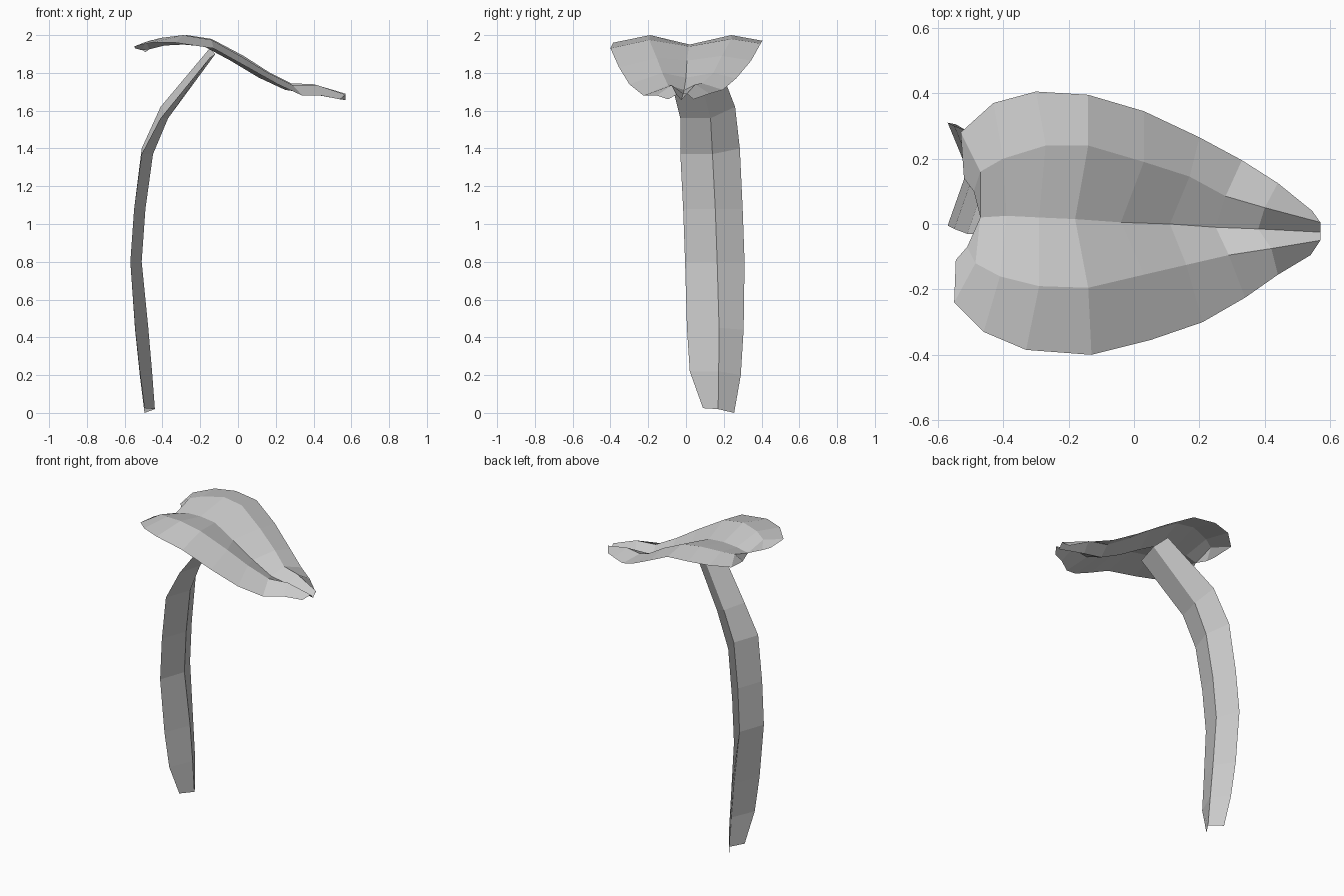
import bpy


def loft(name, rails, extra_verts=(), extra_faces=()):
    """Flat-shaded sheet spanned between neighbouring rails of equal length."""
    n = len(rails[0])
    verts = [p for rail in rails for p in rail] + list(extra_verts)
    faces = [(j * n + i, j * n + i + 1, (j + 1) * n + i + 1, (j + 1) * n + i)
             for j in range(len(rails) - 1) for i in range(n - 1)]
    mesh = bpy.data.meshes.new(name)
    mesh.from_pydata(verts, [], faces + list(extra_faces))
    mesh.update()
    obj = bpy.data.objects.new(name, mesh)
    bpy.context.collection.objects.link(obj)
    return obj


def rail(xs, ys, zs):
    return list(zip(xs, ys, zs))


# Leaf blade: outer edge, ridge, central valley, ridge, outer edge
edge_front = rail((-.55, -.46, -.33, -.13, .05, .21, .34, .44, .54),
                  (-.24, -.33, -.385, -.40, -.355, -.30, -.225, -.155, -.095),
                  (1.94, 1.96, 1.96, 1.93, 1.83, 1.74, 1.68, 1.68, 1.66))
ridge_front = rail((-.485, -.41, -.29, -.14, .03, .16, .29, .42, .57),
                   (-.12, -.16, -.19, -.195, -.155, -.125, -.095, -.075, -.05),
                   (1.965, 1.985, 2.0, 1.975, 1.88, 1.80, 1.735, 1.735, 1.685))
valley = rail((-.47, -.39, -.29, -.18, -.04, .11, .25, .38, .57),
              (.02, .025, .02, .015, .005, 0, -.01, -.015, -.025),
              (1.925, 1.945, 1.95, 1.94, 1.865, 1.775, 1.71, 1.69, 1.655))
ridge_back = rail((-.47, -.40, -.27, -.14, .03, .17, .28, .40, .57),
                  (.16, .20, .24, .24, .19, .145, .085, .05, .005),
                  (1.97, 1.985, 2.0, 1.98, 1.89, 1.80, 1.745, 1.74, 1.69))
edge_back = rail((-.53, -.43, -.30, -.14, .03, .20, .33, .44, .545),
                 (.28, .37, .405, .395, .345, .265, .195, .125, .04),
                 (1.945, 1.965, 1.97, 1.955, 1.865, 1.77, 1.71, 1.69, 1.66))

# Small drooping lobes at the rear of the blade, either side of the notch
lobes = [(-.51, -.07, 1.92), (-.545, -.11, 1.93),
         (-.49, .10, 1.91), (-.52, .14, 1.93)]
lobe_faces = [(18, 45, 9), (9, 45, 46, 0), (18, 27, 47), (27, 36, 48, 47)]
loft("leaf_blade", [edge_front, ridge_front, valley, ridge_back, edge_back],
     lobes, lobe_faces)

# Stem: a curved ribbon folded along its centre line
side_x = (-.495, -.52, -.545, -.57, -.55, -.51, -.41, -.15)
fold_x = (-.44, -.455, -.475, -.51, -.49, -.45, -.37, -.12)
side_front = rail(side_x, (.09, .02, .005, -.005, -.015, -.03, -.03, -.11),
                  (.025, .22, .45, .80, 1.08, 1.37, 1.56, 1.88))
fold = rail(fold_x, (.17, .173, .175, .165, .155, .14, .13, .04),
            (.02, .22, .45, .80, 1.08, 1.37, 1.56, 1.90))
side_back = rail(side_x, (.255, .29, .305, .31, .30, .285, .26, .14),
                 (0, .20, .44, .80, 1.08, 1.40, 1.62, 1.93))
loft("leaf_stem", [side_back, fold, side_front])
